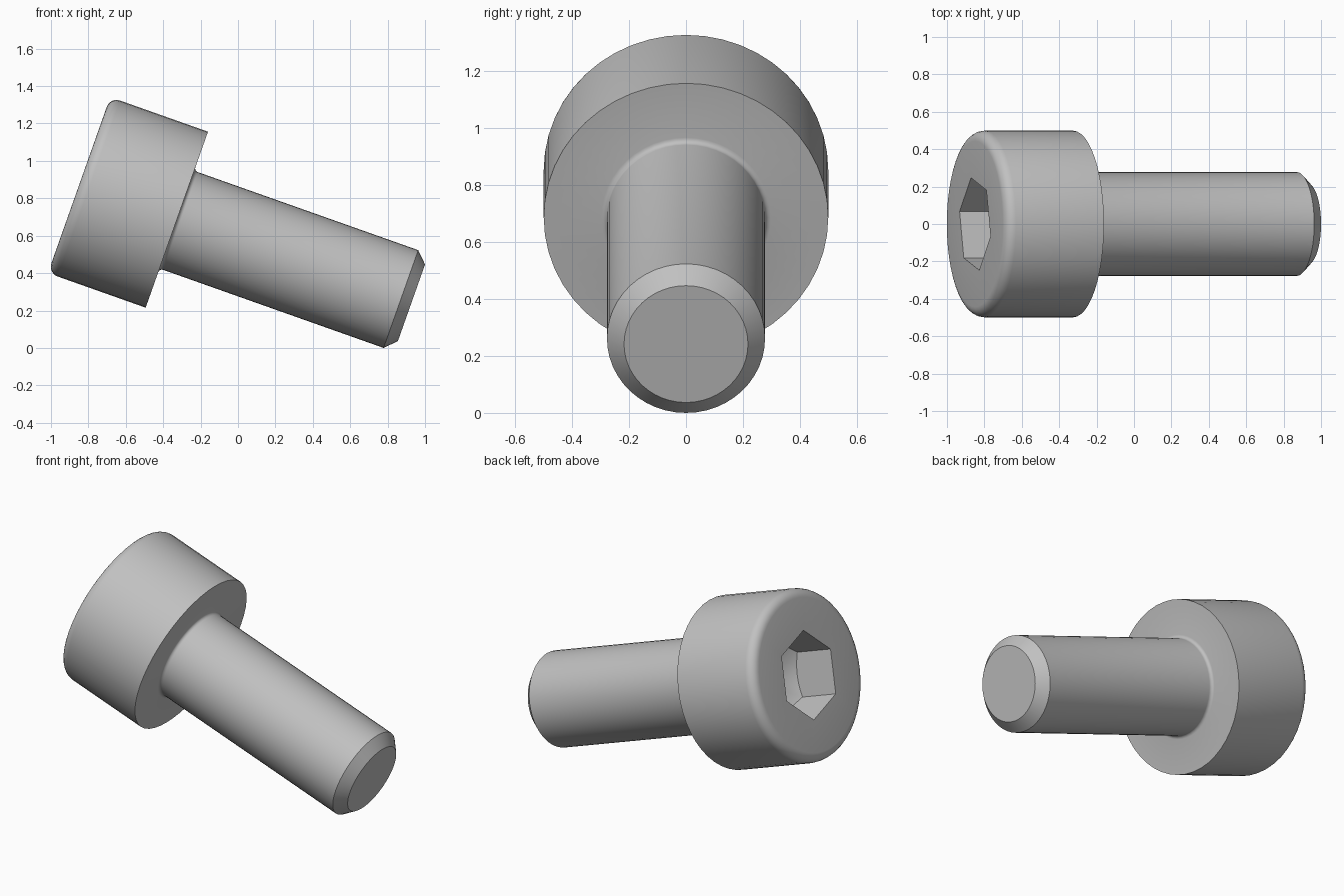
import bpy
import bmesh
from math import radians, sin, cos, tan

if "Cube" in bpy.data.objects:
    bpy.data.objects.remove(bpy.data.objects["Cube"], do_unlink=True)

# Proportions: shaft, head and socket sizes in units
S = 0.2218
HEAD_R, HEAD_H, HEAD_ROUND = 2.25 * S, 2.5 * S, 0.25 * S
SHAFT_R, SHAFT_L, CHAMFER, ROOT = 1.25 * S, 6 * S, 0.27 * S, 0.09 * S
FLAT, SOCKET_DEPTH = S, 1.1 * S
SIDES, START, TILT = 48, radians(15), 19.5

bm = bmesh.new()


def angle(i):
    return START + radians(360) * i / SIDES


def circle(z, r):
    return [bm.verts.new((r * cos(angle(i)), r * sin(angle(i)), z)) for i in range(SIDES)]


def hexagon(z, cone=0.0):
    """Hexagonal ring; a cone slope makes its sides dip deeper than its corners."""
    ring = []
    corner = FLAT / cos(radians(30))
    for i in range(SIDES):
        r = FLAT / cos(radians((i * 360 / SIDES) % 60 - 30))
        ring.append(bm.verts.new((r * cos(angle(i)), r * sin(angle(i)), z + (corner - r) * cone)))
    return ring


def arc(z, r, radius, start, end, steps):
    for k in range(steps + 1):
        a = radians(start + (end - start) * k / steps)
        yield circle(z + radius * sin(a), r + radius * cos(a))


# Socket with a drill-point floor, then the rounded head, root fillet and shaft
slope = tan(radians(30))
floor_z = -HEAD_H + SOCKET_DEPTH
rings = [hexagon(floor_z, slope), hexagon(-HEAD_H)]
rings += arc(-HEAD_H + HEAD_ROUND, HEAD_R - HEAD_ROUND, HEAD_ROUND, -90, 0, 6)
rings.append(circle(0, HEAD_R))
rings += arc(ROOT, SHAFT_R + ROOT, ROOT, 270, 180, 4)
rings += [circle(SHAFT_L - CHAMFER, SHAFT_R), circle(SHAFT_L, SHAFT_R - CHAMFER)]

for a, b in zip(rings, rings[1:]):
    for i in range(SIDES):
        j = (i + 1) % SIDES
        bm.faces.new((a[i], a[j], b[j], b[i]))

# Socket floor point and flat shaft tip
point = bm.verts.new((0, 0, floor_z + FLAT / cos(radians(30)) * slope))
for i in range(SIDES):
    bm.faces.new((point, rings[0][(i + 1) % SIDES], rings[0][i]))
bm.faces.new(rings[-1])
bmesh.ops.recalc_face_normals(bm, faces=bm.faces)

mesh = bpy.data.meshes.new("socket_head_screw")
bm.to_mesh(mesh)
bm.free()
screw = bpy.data.objects.new("socket_head_screw", mesh)
bpy.context.collection.objects.link(screw)

# Lay the screw over, resting with its tip on the ground
screw.rotation_euler = (0, radians(90 + TILT), 0)
t = radians(TILT)
screw.location = (
    1 - SHAFT_L * cos(t) - (SHAFT_R - CHAMFER) * sin(t),
    0,
    (SHAFT_L - CHAMFER) * sin(t) + SHAFT_R * cos(t),
)

# Plain grey steel
steel = bpy.data.materials.new("grey steel")
steel.use_nodes = True
colour = (0.53, 0.53, 0.53, 1)
steel.diffuse_color = colour
steel.node_tree.nodes["Principled BSDF"].inputs["Base Color"].default_value = colour
mesh.materials.append(steel)

bpy.ops.object.select_all(action="DESELECT")
screw.select_set(True)
bpy.context.view_layer.objects.active = screw
bpy.ops.object.shade_smooth_by_angle(angle=radians(30))
